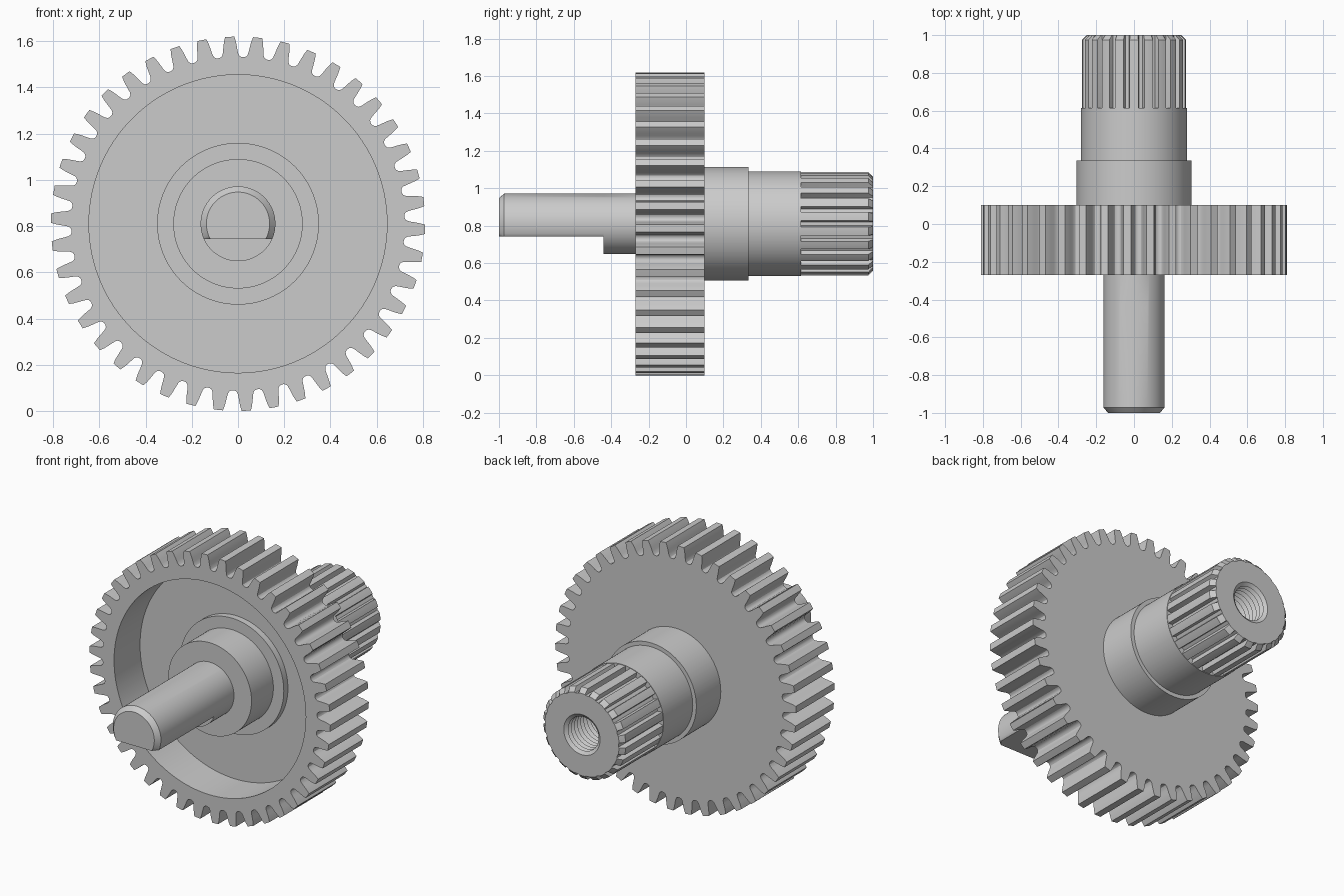
import bpy, bmesh
from math import sin, cos, tau, radians

if "Cube" in bpy.data.objects:
    bpy.data.objects.remove(bpy.data.objects["Cube"])

AXIS_Z = 0.81


def polar_teeth(count, half, phase=0.0):
    """Outline as (angle, radius) pairs from half a tooth given as (pitch fraction, radius)."""
    left = [(-f, r) for f, r in reversed(half) if 0 < f < 0.5]
    tooth = left + half
    return [(phase + (i + f) * tau / count, r) for i in range(count) for f, r in tooth]


def section(outline, y, radius=None, limit=9.0, floor=-9.0):
    """One loop of points around the y axis; floor flattens the underside."""
    pts = []
    for a, r in outline:
        r = min(r if radius is None else radius, limit)
        pts.append((r * sin(a), y, AXIS_Z + max(r * cos(a), floor)))
    return pts


def loft(name, loops):
    bm = bmesh.new()
    rings = [[bm.verts.new(p) for p in loop] for loop in loops]
    n = len(rings[0])
    for a, b in zip(rings, rings[1:]):
        for i in range(n):
            j = (i + 1) % n
            bm.faces.new((a[i], a[j], b[j], b[i]))
    bm.faces.new(rings[0])
    bm.faces.new(rings[-1])
    bmesh.ops.recalc_face_normals(bm, faces=bm.faces[:])
    mesh = bpy.data.meshes.new(name)
    bm.to_mesh(mesh)
    bm.free()
    obj = bpy.data.objects.new(name, mesh)
    bpy.context.collection.objects.link(obj)
    bpy.ops.object.select_all(action='DESELECT')
    obj.select_set(True)
    bpy.context.view_layer.objects.active = obj
    bpy.ops.object.shade_smooth_by_angle(angle=radians(28))
    return obj


# Gear wheel with a deep recess in its front
gear = polar_teeth(42, [(0, .81), (.165, .81), (.215, .79), (.25, .77), (.28, .75),
                        (.31, .735), (.36, .726), (.43, .722), (.5, .721)], radians(-2.55))
loft("gear_wheel", [section(gear, -.02, .30), section(gear, -.02, .645),
                    section(gear, -.27, .645), section(gear, -.27),
                    section(gear, .10), section(gear, .10, .29)])

# Stepped hub inside the recess
circle = [(i * tau / 96, 1.0) for i in range(96)]
loft("front_hub", [section(circle, y, r) for y, r in
                   [(.02, .35), (-.06, .35), (-.06, .28), (-.27, .28), (-.27, .10)]])

# Front shaft with a chamfered tip and a flat on its underside
FLAT = -.067
loft("front_shaft", [section(circle, -1, .137, floor=FLAT),
                     section(circle, -.972, .162, floor=FLAT),
                     section(circle, -.44, .162, floor=FLAT),
                     section(circle, -.44, .162), section(circle, -.25, .162)])

# Rear stem: two steps, splined end, threaded blind bore
spline = polar_teeth(22, [(0, .277), (.14, .277), (.29, .277), (.36, .247), (.5, .247)])
stem = [section(spline, y, r) for y, r in
        [(.06, .304), (.335, .304), (.335, .28), (.615, .28)]]
stem += [section(spline, .615), section(spline, .975), section(spline, 1, limit=.25),
         section(spline, 1, .122)]
for i in range(14):
    y = .985 - i * .03
    stem += [section(spline, y, .102), section(spline, y - .015, .120)]
stem.append(section(spline, .55, .10))
loft("splined_stem", stem)
